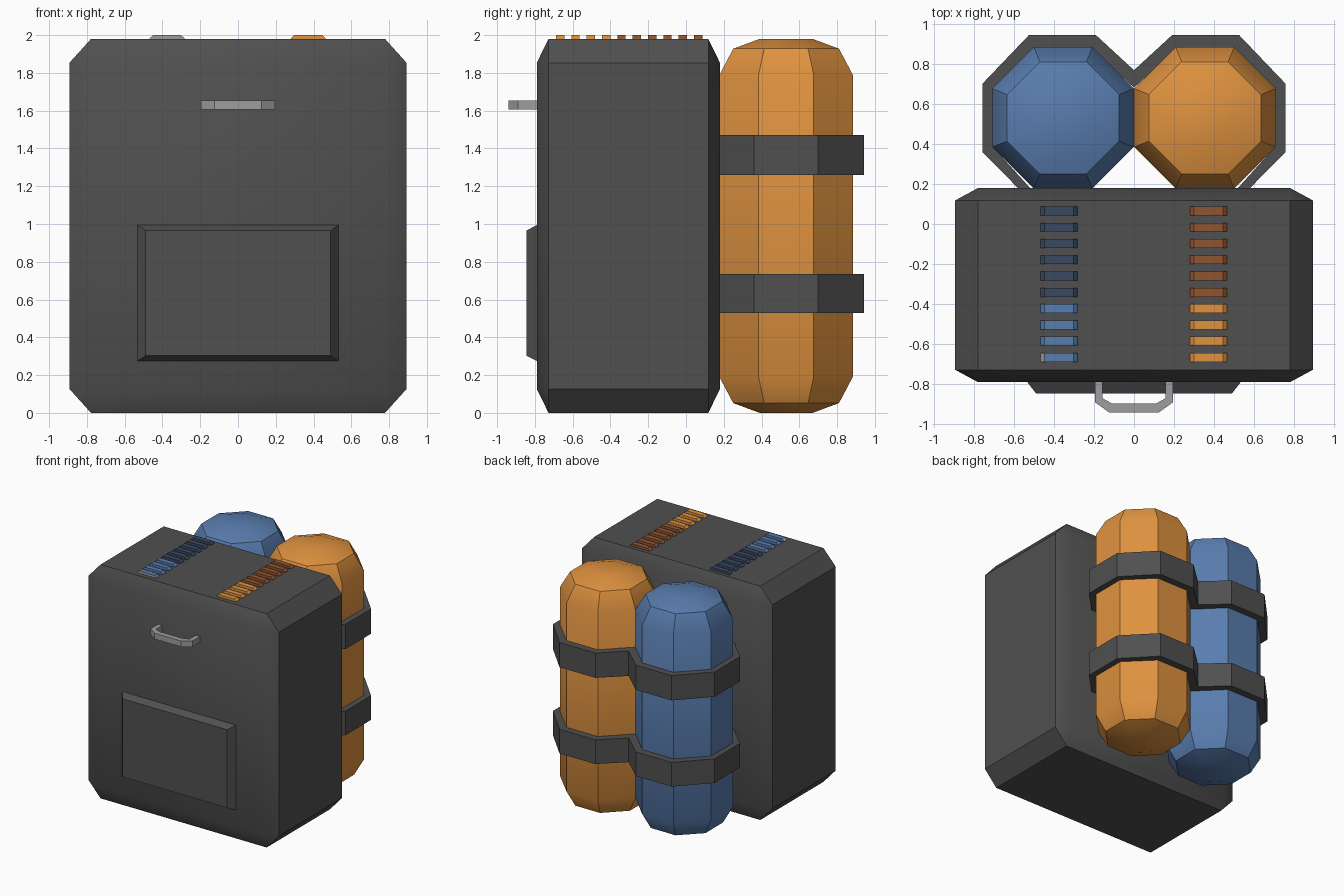
import bpy, bmesh, math
from mathutils import Matrix

if "Cube" in bpy.data.objects:
    bpy.data.objects.remove(bpy.data.objects["Cube"])


def material(name, rgb):
    m = bpy.data.materials.new(name)
    m.diffuse_color = (*rgb, 1)
    m.use_nodes = True
    m.node_tree.nodes["Principled BSDF"].inputs["Base Color"].default_value = m.diffuse_color
    return m


CHARCOAL = material("charcoal", (0.08, 0.08, 0.08))
GREY = material("light grey", (0.34, 0.34, 0.34))
ORANGE = material("orange", (0.74, 0.29, 0.05))
BLUE = material("blue", (0.10, 0.205, 0.43))
DARK_ORANGE = material("dark orange", (0.28, 0.09, 0.03))
DARK_BLUE = material("dark blue", (0.042, 0.066, 0.12))


def finish(name, bm, *mats):
    bmesh.ops.recalc_face_normals(bm, faces=bm.faces)
    me = bpy.data.meshes.new(name)
    bm.to_mesh(me)
    bm.free()
    for m in mats:
        me.materials.append(m)
    me.shade_smooth()
    me.set_sharp_from_angle(angle=math.radians(30))
    ob = bpy.data.objects.new(name, me)
    bpy.context.collection.objects.link(ob)
    return ob


def loft(bm, rings):
    """Skin a stack of closed rings and cap both ends."""
    vs = [[bm.verts.new(p) for p in r] for r in rings]
    n = len(vs[0])
    faces = [bm.faces.new(vs[0]), bm.faces.new(vs[-1])]
    for a, b in zip(vs, vs[1:]):
        for i in range(n):
            j = (i + 1) % n
            faces.append(bm.faces.new((a[i], a[j], b[j], b[i])))
    return faces


def ribbon(name, outer, inner, z0, z1, mat):
    """Flat band between an outer and an inner path; each half is mirrored in x."""
    def full(path):
        return path + [(-x, y) for x, y in reversed(path) if x > 0]
    bm = bmesh.new()
    loft(bm, [[(*o, z0), (*o, z1), (*i, z1), (*i, z0)]
              for o, i in zip(full(outer), full(inner))])
    return finish(name, bm, mat)


# Main body: cube with one-step bevel, then stretched
bm = bmesh.new()
bmesh.ops.create_cube(bm, size=1)
bmesh.ops.bevel(bm, geom=bm.edges[:], offset=0.064, segments=1, affect='EDGES')
bmesh.ops.transform(bm, verts=bm.verts, matrix=Matrix.Translation((0, -0.305, 0.99))
                    @ Matrix.Diagonal((1.785, 0.97, 1.98, 1)))
finish("body", bm, CHARCOAL)

# Front pocket: tapered panel
bm = bmesh.new()
loft(bm, [[(-x, y, z0), (x, y, z0), (x, y, z1), (-x, y, z1)]
          for x, y, z0, z1 in ((0.54, -0.78, 0.27, 1.0), (0.49, -0.845, 0.303, 0.965))])
finish("front_pocket", bm, CHARCOAL)

# Carry handle
ribbon("handle", [(0.195, -0.78), (0.195, -0.89), (0.125, -0.94)],
       [(0.157, -0.78), (0.157, -0.87), (0.112, -0.895)], 1.605, 1.655, GREY)

# Two octagonal tanks with rounded ends
PROFILE = ((0.14, 0.0), (0.28, 0.052), (0.353, 0.19),
           (0.353, 1.79), (0.28, 1.928), (0.14, 1.98))
for name, x, mat in (("left_tank", -0.354, BLUE), ("right_tank", 0.354, ORANGE)):
    bm = bmesh.new()
    loft(bm, [[(x + r / math.cos(math.pi / 8) * math.cos((k + 0.5) * math.pi / 4),
                0.53 + r / math.cos(math.pi / 8) * math.sin((k + 0.5) * math.pi / 4), z)
               for k in range(8)] for r, z in PROFILE])
    finish(name, bm, mat)

# Straps wrapping both tanks
for name, z0, z1 in (("lower_strap", 0.53, 0.735), ("upper_strap", 1.26, 1.47)):
    ribbon(name,
           [(0.57, 0.17), (0.757, 0.36), (0.757, 0.70), (0.525, 0.943), (0.19, 0.943), (0, 0.768)],
           [(0.51, 0.17), (0.70, 0.38), (0.70, 0.68), (0.50, 0.875), (0.21, 0.875), (0, 0.68)],
           z0, z1, CHARCOAL)

# Level gauges on top: four lit bars in front, six dim bars behind
for name, x, lit, dim in (("left_gauge", -0.375, BLUE, DARK_BLUE),
                          ("right_gauge", 0.372, ORANGE, DARK_ORANGE)):
    bm = bmesh.new()
    for k in range(10):
        y = -0.666 + k * 0.0812
        faces = loft(bm, [[(x - w, y - 0.022, z), (x + w, y - 0.022, z),
                           (x + w, y + 0.022, z), (x - w, y + 0.022, z)]
                          for w, z in ((0.094, 1.975), (0.091, 1.985), (0.073, 2.0))])
        for f in faces:
            f.material_index = 0 if k < 4 else 1
            c = f.calc_center_median()
            # foremost left bar has grey front and outer end
            if k == 0 and x < 0 and (c.y < y - 0.02 or c.x < x - 0.05):
                f.material_index = 2
    finish(name, bm, lit, dim, GREY)
